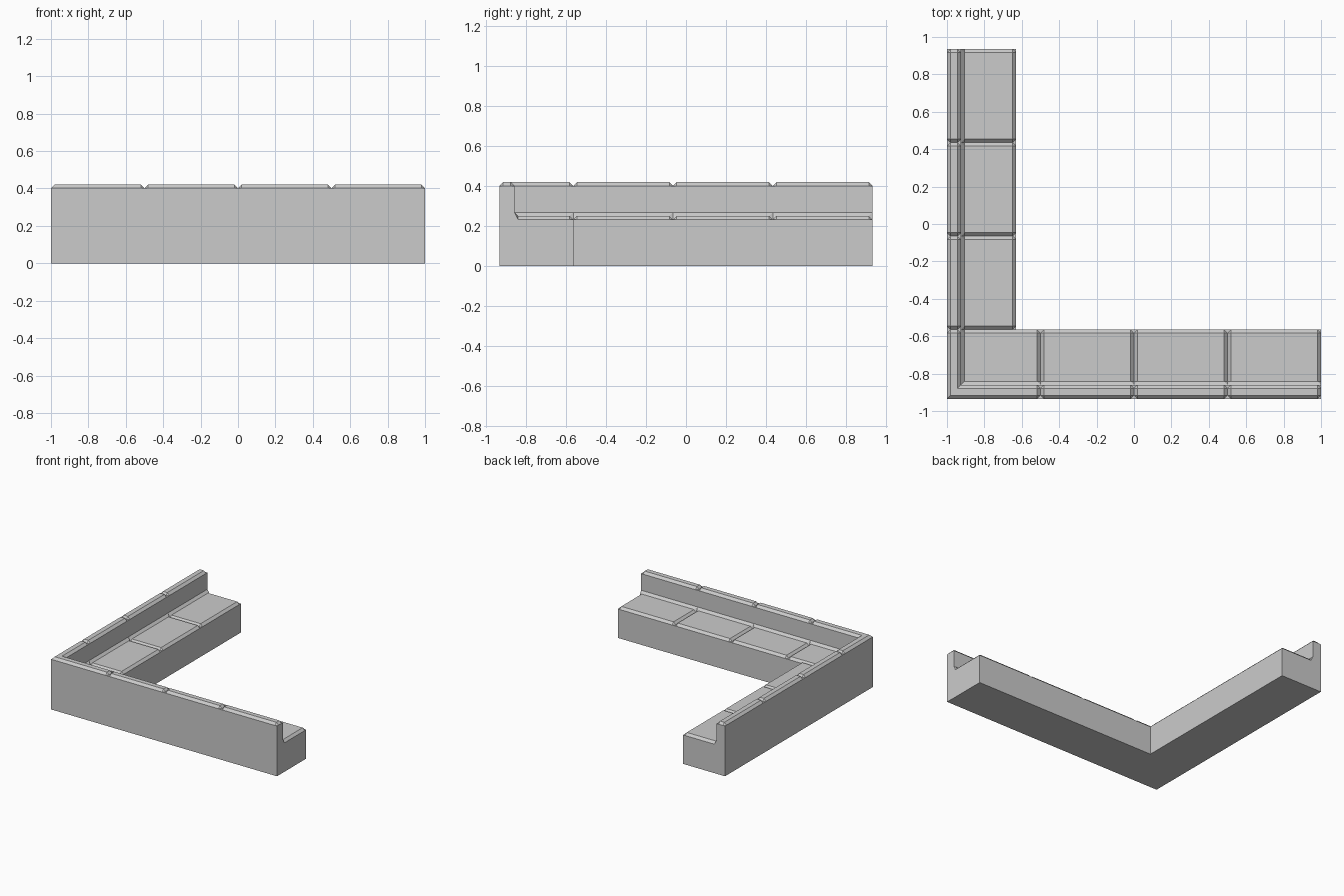
import bpy, bmesh

if "Cube" in bpy.data.objects:
    bpy.data.objects.remove(bpy.data.objects["Cube"])

X0, Y0 = -1.0, -0.935      # outer corner
W, T, B = 0.37, 0.075, 0.0185   # arm width, wall thickness, bevel size
ZW, ZB = 0.42, 0.25        # wall top and bench top

# cross-section as (distance from outer face, height)
TILE = [(0, 0), (0, ZW - B), (B, ZW), (T - B, ZW), (T, ZW - B),
        (T, ZB + B), (T + B, ZB), (W - B, ZB), (W, ZB - B), (W, 0)]
# the same section at the bottom of a groove between tiles
GROOVE = [(u, z - B if z in (ZW, ZB) else z) for u, z in TILE]


def front_ring(x, sec):
    return [(max(x, X0 + u), Y0 + u, z) for u, z in sec]


def left_ring(y, sec):
    return [(X0 + u, max(y, Y0 + u), z) for u, z in sec]


# stations along the front arm, round the mitred corner, up the left arm
rings = []
for x in (1.0, 0.5, 0.0, -0.5):
    if x < 1.0:
        rings.append(front_ring(x + B, TILE))
    rings.append(front_ring(x, GROOVE))
    rings.append(front_ring(x - B, TILE))
rings.append([(X0 + u, Y0 + u, z) for u, z in TILE])
for i in range(4):
    y = Y0 + W + 0.5 * i
    rings.append(left_ring(y - B, TILE))
    rings.append(left_ring(y, GROOVE))
    if i < 3:
        rings.append(left_ring(y + B, TILE))

# skin the stations into one L-shaped bench with a back wall
bm = bmesh.new()
loops = [[bm.verts.new(p) for p in r] for r in rings]
n = len(TILE)
for a, b in zip(loops, loops[1:]):
    for i in range(n):
        j = (i + 1) % n
        bm.faces.new((a[i], a[j], b[j], b[i]))
bm.faces.new(loops[0][::-1])
bm.faces.new(loops[-1])
bmesh.ops.remove_doubles(bm, verts=bm.verts[:], dist=1e-4)
bmesh.ops.dissolve_degenerate(bm, edges=bm.edges[:], dist=1e-4)
# triangulate the warped bevel corners, then merge coplanar pieces
bmesh.ops.triangulate(bm, faces=bm.faces[:])
bmesh.ops.dissolve_limit(bm, angle_limit=0.01, verts=bm.verts[:], edges=bm.edges[:])
bmesh.ops.recalc_face_normals(bm, faces=bm.faces[:])

mesh = bpy.data.meshes.new("corner_ledge")
bm.to_mesh(mesh)
bm.free()
bpy.context.collection.objects.link(bpy.data.objects.new("corner_ledge", mesh))
